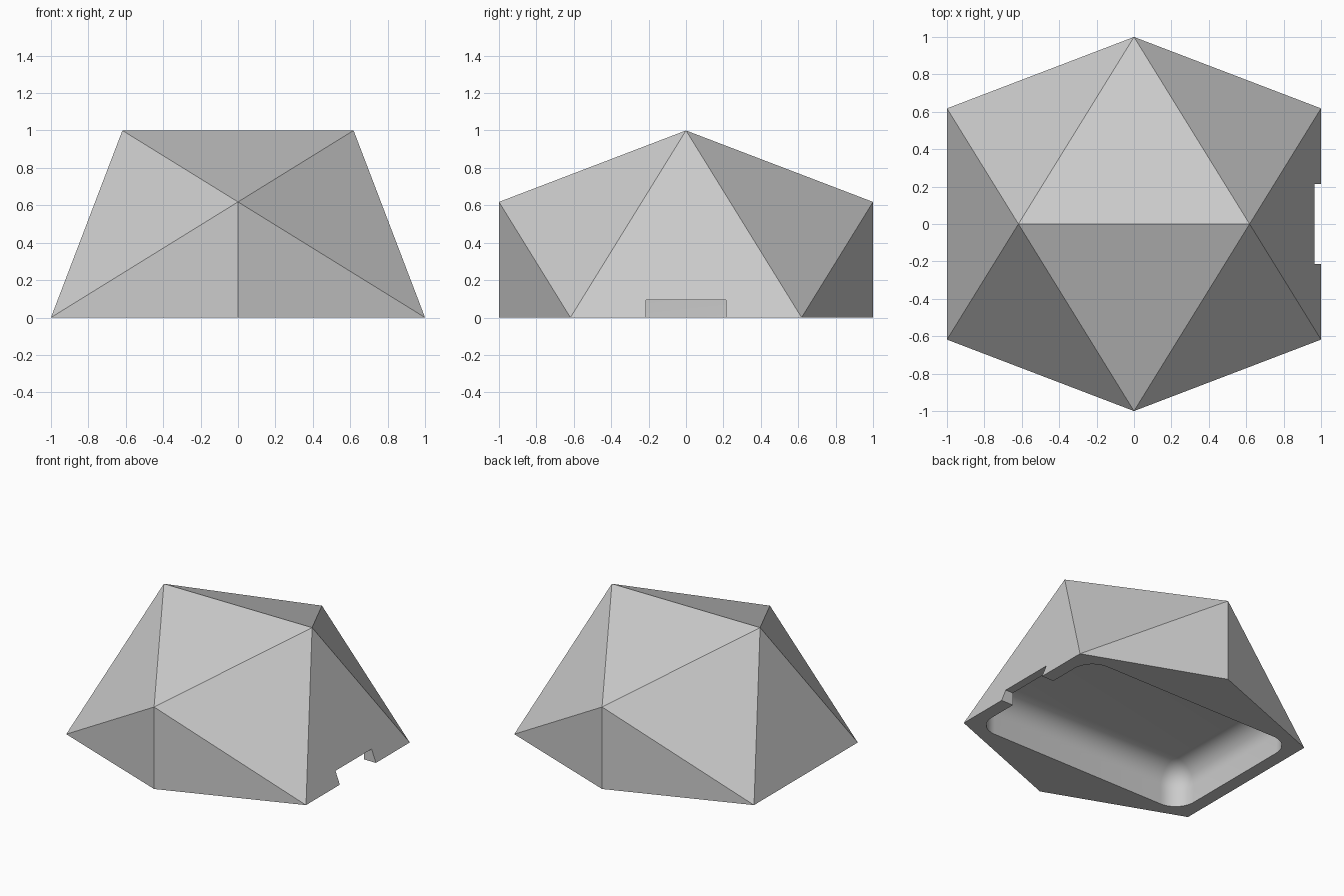
import bpy
import bmesh
from math import radians, sqrt
from mathutils import Matrix, Vector

cube = bpy.data.objects.get("Cube")
if cube:
    bpy.data.objects.remove(cube, do_unlink=True)

GREY = (0.6, 0.6, 0.6, 1.0)
PHI = (sqrt(5) - 1) / 2

material = bpy.data.materials.new("light grey")
material.use_nodes = True
material.diffuse_color = GREY
material.node_tree.nodes["Principled BSDF"].inputs["Base Color"].default_value = GREY


def make_object(name, bm):
    mesh = bpy.data.meshes.new(name)
    bmesh.ops.recalc_face_normals(bm, faces=bm.faces)
    bm.to_mesh(mesh)
    bm.free()
    mesh.materials.append(material)
    obj = bpy.data.objects.new(name, mesh)
    bpy.context.collection.objects.link(obj)
    return obj


def box_cutter(name, size, location, radius=0):
    bm = bmesh.new()
    matrix = Matrix.Translation(location) @ Matrix.Diagonal((*size, 1))
    bmesh.ops.create_cube(bm, size=1, matrix=matrix)
    if radius:
        bmesh.ops.bevel(bm, geom=bm.edges[:], offset=radius, segments=10,
                        profile=0.5, affect='EDGES')
    obj = make_object(name, bm)
    obj.hide_render = True
    return obj


# Half shell: icosahedron hull from three golden rectangles, cut at the ground
bm = bmesh.new()
for a in (-1, 1):
    for b in (-PHI, PHI):
        for corner in ((a, b, 0), (0, a, b), (b, 0, a)):
            bm.verts.new(Vector(corner))
bmesh.ops.convex_hull(bm, input=bm.verts[:])
cut = bmesh.ops.bisect_plane(bm, geom=bm.verts[:] + bm.edges[:] + bm.faces[:],
                             plane_co=(0, 0, 0), plane_no=(0, 0, 1), clear_inner=True)
bmesh.ops.holes_fill(bm, edges=[e for e in bm.edges if e.is_boundary])
shell = make_object("half_shell", bm)

# Rounded tray hollow underneath and the slot through the side wall
cutters = [
    box_cutter("hollow_cutter", (1.8, 1.2, 0.6), (0, 0, 0), 0.16),
    box_cutter("slot_cutter", (0.4, 0.43, 0.39), (1, 0, -0.1)),
]
bpy.ops.object.select_all(action='DESELECT')
shell.select_set(True)
bpy.context.view_layer.objects.active = shell
for cutter in cutters:
    boolean = shell.modifiers.new(cutter.name, 'BOOLEAN')
    boolean.operation = 'DIFFERENCE'
    boolean.solver = 'EXACT'
    boolean.object = cutter
    bpy.ops.object.modifier_apply(modifier=boolean.name)
    bpy.data.objects.remove(cutter, do_unlink=True)

bpy.ops.object.shade_smooth_by_angle(angle=radians(30))
